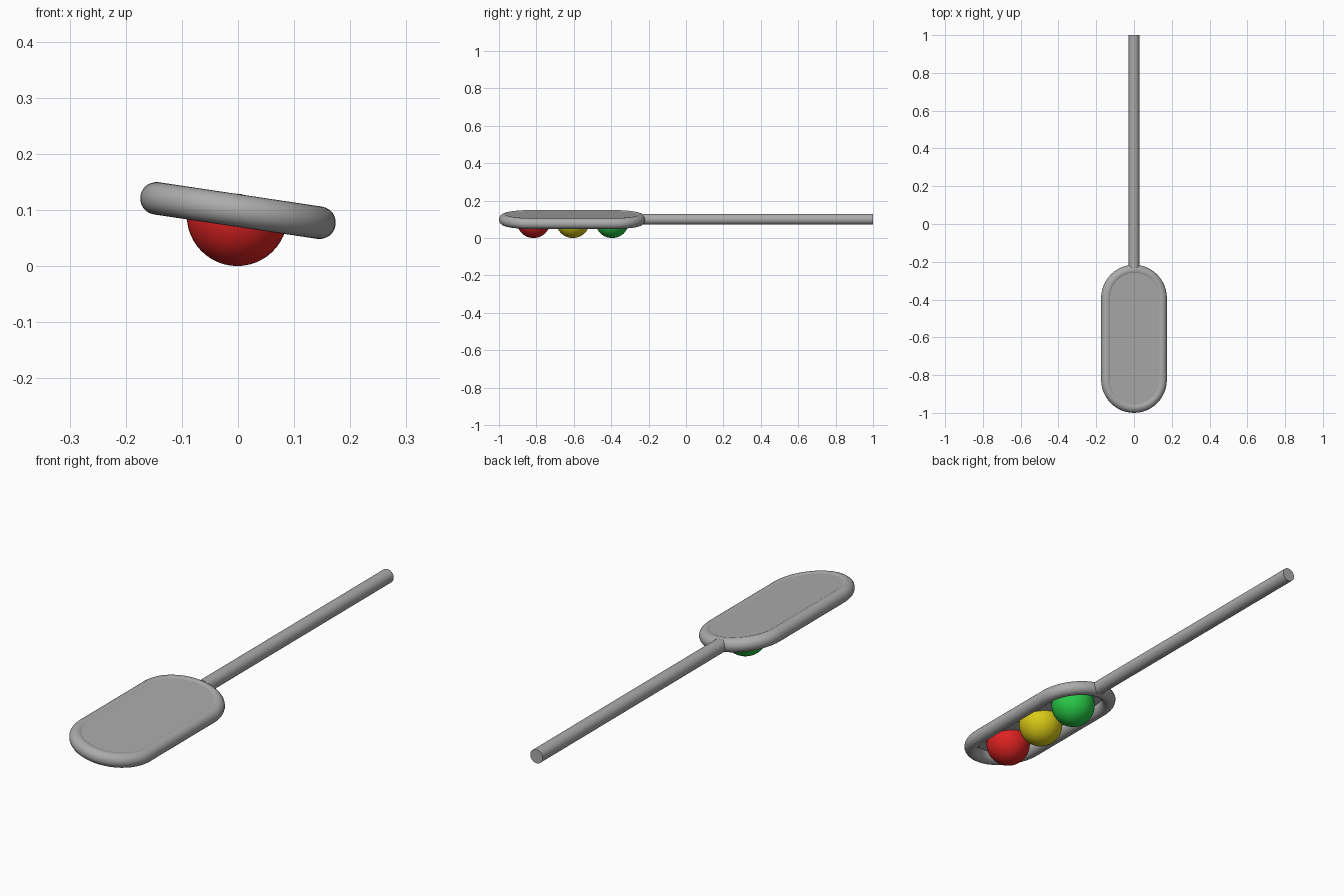
import bpy, bmesh, math
from mathutils import Matrix

if "Cube" in bpy.data.objects:
    bpy.data.objects.remove(bpy.data.objects["Cube"])

TUBE = 0.029            # tube radius of rim and handle
ARC, HALF = 0.147, 0.216  # stadium end radius and half straight length
HEAD = Matrix.Translation((0, -0.608, 0.099)) @ Matrix.Rotation(math.radians(8.5), 4, 'Y')


def material(name, rgb):
    m = bpy.data.materials.new(name)
    m.diffuse_color = (*rgb, 1)
    m.use_nodes = True
    m.node_tree.nodes["Principled BSDF"].inputs["Base Color"].default_value = m.diffuse_color
    return m


grey = material("grey metal", (0.41, 0.41, 0.41))
red = material("red lens", (0.72, 0.016, 0.016))
yellow = material("yellow lens", (0.68, 0.58, 0.008))
green = material("green lens", (0.02, 0.58, 0.06))


def finish(name, bm, mat, matrix):
    bmesh.ops.recalc_face_normals(bm, faces=bm.faces)
    bm.transform(matrix)
    me = bpy.data.meshes.new(name)
    bm.to_mesh(me)
    bm.free()
    ob = bpy.data.objects.new(name, me)
    bpy.context.collection.objects.link(ob)
    me.materials.append(mat)
    bpy.context.view_layer.objects.active = ob
    ob.select_set(True)
    bpy.ops.object.shade_smooth_by_angle(angle=math.radians(35))
    ob.select_set(False)


def stadium(n=24):
    """Points and outward directions around a rounded slot."""
    for side in (1, -1):
        for i in range(n + 1):
            a = math.pi * i / n + (0 if side > 0 else math.pi)
            c, s = math.cos(a), math.sin(a)
            yield ARC * c, ARC * s + side * HALF, c, s


# rounded rim of the head: circle swept round the slot
bm = bmesh.new()
K = 24
rings = []
for x, y, c, s in stadium():
    ring = []
    for k in range(K):
        t = 2 * math.pi * k / K
        o = TUBE * math.cos(t)
        ring.append(bm.verts.new((x + o * c, y + o * s, TUBE * math.sin(t))))
    rings.append(ring)
for i, a in enumerate(rings):
    b = rings[(i + 1) % len(rings)]
    for k in range(K):
        j = (k + 1) % K
        bm.faces.new((a[k], b[k], b[j], a[j]))
finish("head_rim", bm, grey, HEAD)

# back plate, nearly flush with the top of the rim
bm = bmesh.new()
base = bm.faces.new([bm.verts.new((x, y, 0.015)) for x, y, c, s in stadium()])
ext = bmesh.ops.extrude_face_region(bm, geom=[base], use_keep_orig=True)
bmesh.ops.translate(bm, vec=(0, 0, 0.0105),
                    verts=[v for v in ext["geom"] if isinstance(v, bmesh.types.BMVert)])
finish("back_plate", bm, grey, HEAD)

# three domed lenses, cut off inside the plate
for name, mat, y in (("red_lens", red, -0.207), ("yellow_lens", yellow, 0.003),
                     ("green_lens", green, 0.213)):
    bm = bmesh.new()
    bmesh.ops.create_uvsphere(bm, u_segments=40, v_segments=24, radius=0.09,
                              matrix=Matrix.Translation((0, y, -0.009)))
    bmesh.ops.bisect_plane(bm, geom=bm.verts[:] + bm.edges[:] + bm.faces[:],
                           plane_co=(0, 0, 0.02), plane_no=(0, 0, 1), clear_outer=True)
    bmesh.ops.holes_fill(bm, edges=[e for e in bm.edges if e.is_boundary])
    finish(name, bm, mat, HEAD)

# straight handle
bm = bmesh.new()
Y0, Y1 = -0.235, 1.0
bmesh.ops.create_cone(bm, cap_ends=True, segments=32, radius1=TUBE, radius2=TUBE, depth=Y1 - Y0)
finish("handle", bm, grey, Matrix.Translation((0, (Y0 + Y1) / 2, 0.1)) @ Matrix.Rotation(math.pi / 2, 4, 'X'))
